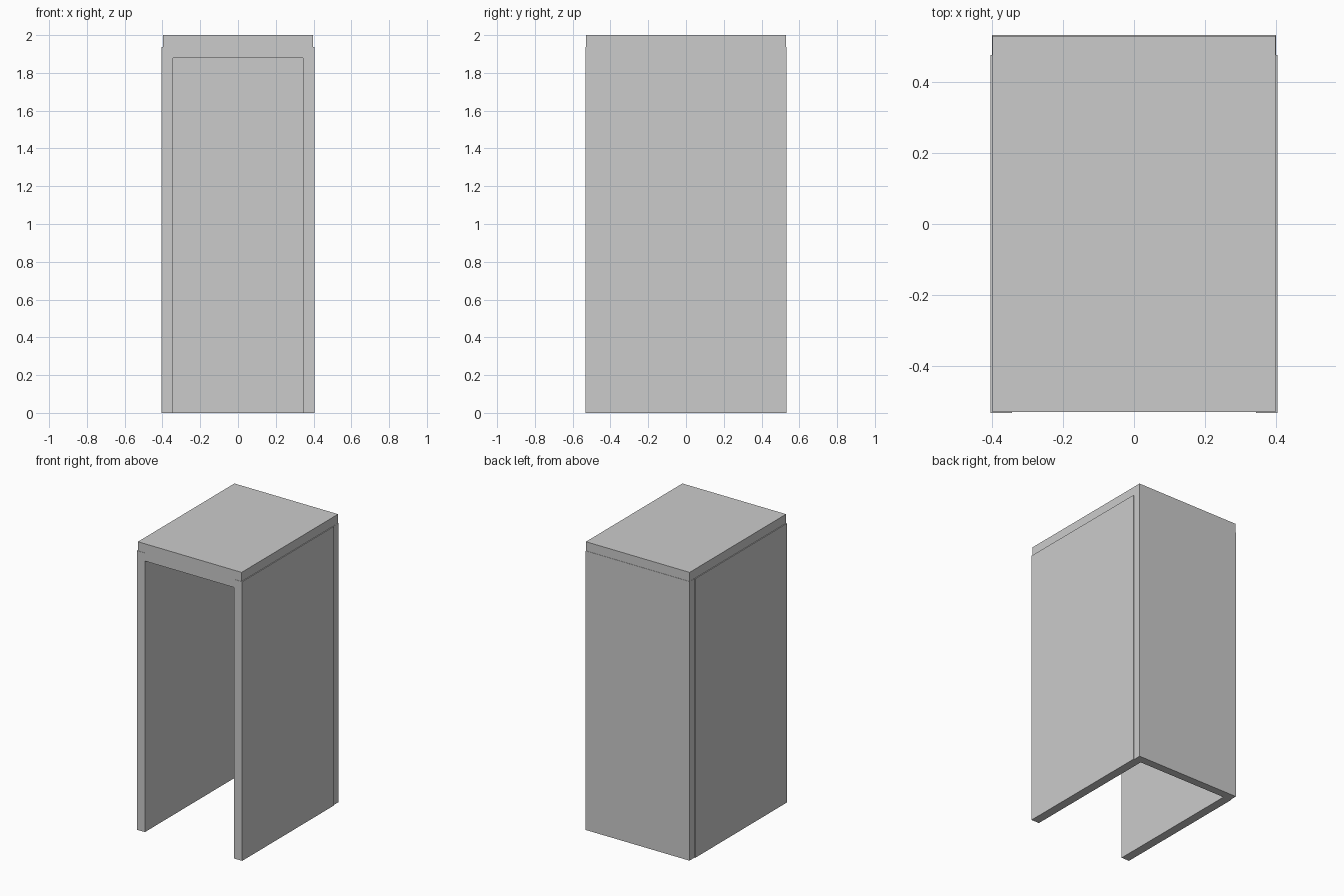
import bpy
import bmesh

if "Cube" in bpy.data.objects:
    bpy.data.objects.remove(bpy.data.objects["Cube"])


def box(name, x, y, z):
    """Box from (min, max) ranges on each axis."""
    bm = bmesh.new()
    bmesh.ops.create_cube(bm, size=1)
    for v in bm.verts:
        v.co = [r[0] + (c + 0.5) * (r[1] - r[0]) for c, r in zip(v.co, (x, y, z))]
    mesh = bpy.data.meshes.new(name)
    bm.to_mesh(mesh)
    bm.free()
    obj = bpy.data.objects.new(name, mesh)
    bpy.context.collection.objects.link(obj)
    return obj


WALL_TOP = 1.937
BACK_Y = 0.475

# Side walls, slightly proud of the roof and back panel
for side, s in (("left", -1), ("right", 1)):
    x = sorted((s * 0.343, s * 0.404))
    box(side + "_wall", x, (-0.531, BACK_Y), (0, WALL_TOP))

# Back wall closing the rear between and behind the side walls
box("back_wall", (-0.399, 0.399), (BACK_Y, 0.531), (0, WALL_TOP))

# Thick roof slab, set in a little from the wall faces
box("roof", (-0.398, 0.398), (-0.529, 0.529), (1.88, 2.0))
